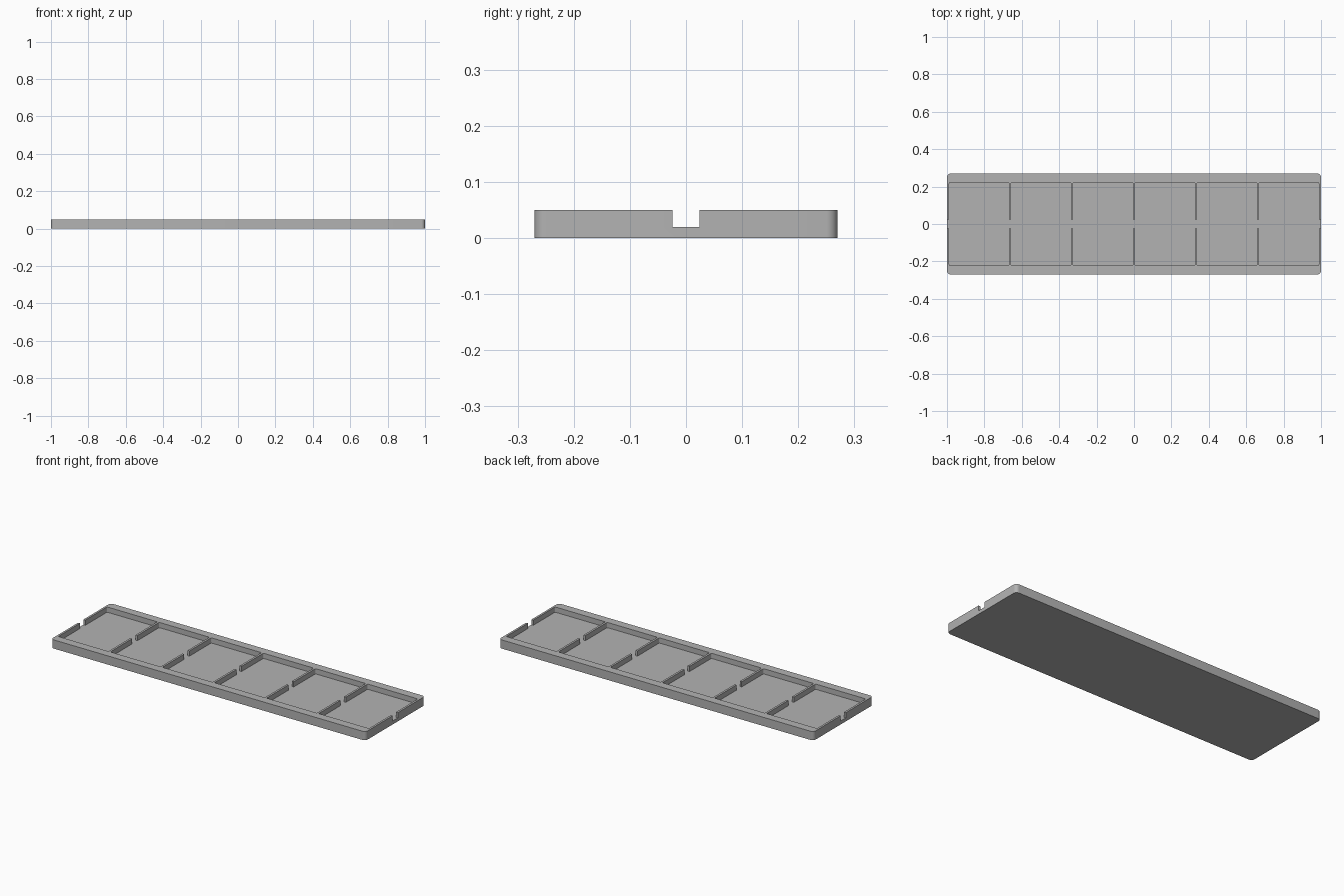
import bpy, bmesh, math

if "Cube" in bpy.data.objects:
    bpy.data.objects.remove(bpy.data.objects["Cube"], do_unlink=True)

# Tray dimensions
HALF_X, HALF_Y, HEIGHT = 1.0, 0.27, 0.05
FLOOR, WALL, POCKET_Y, NOTCH = 0.02, 0.012, 0.222, 0.024
POCKETS = 6

grey = bpy.data.materials.new("plain grey")
grey.use_nodes = True
colour = (0.45, 0.45, 0.45, 1)
grey.diffuse_color = colour
grey.node_tree.nodes["Principled BSDF"].inputs["Base Color"].default_value = colour


def corner(cx, cy, radius, start, sweep, steps):
    """Points of a rounded corner around a centre, angles in degrees."""
    angles = [math.radians(start + sweep * i / steps) for i in range(steps + 1)]
    return [(cx + radius * math.cos(a), cy + radius * math.sin(a)) for a in angles]


def prism(name, outline, z0, z1):
    """Extrude a flat outline between two heights."""
    bm = bmesh.new()
    face = bm.faces.new([bm.verts.new((x, y, z0)) for x, y in outline])
    top = bmesh.ops.extrude_face_region(bm, geom=[face])["geom"]
    verts = [v for v in top if isinstance(v, bmesh.types.BMVert)]
    bmesh.ops.translate(bm, verts=verts, vec=(0, 0, z1 - z0))
    bmesh.ops.recalc_face_normals(bm, faces=bm.faces)
    mesh = bpy.data.meshes.new(name)
    bm.to_mesh(mesh)
    bm.free()
    mesh.materials.append(grey)
    obj = bpy.data.objects.new(name, mesh)
    bpy.context.collection.objects.link(obj)
    return obj


# Rounded tray block
r = 0.02
block = []
for i, (sx, sy) in enumerate([(1, 1), (-1, 1), (-1, -1), (1, -1)]):
    block += corner(sx * (HALF_X - r), sy * (HALF_Y - r), r, 90 * i, 90, 8)
tray = prism("divided_tray", block, 0, HEIGHT)

# Cutter: one central channel with a row of pockets opening off each side
pitch = (2 * HALF_X - WALL) / POCKETS
pr = 0.006
half = [(-1.1, NOTCH)]
for i in range(POCKETS):
    x0 = -HALF_X + WALL + i * pitch
    x1 = x0 + pitch - WALL
    half.append((x0, NOTCH))
    half += corner(x0 + pr, POCKET_Y - pr, pr, 180, -90, 4)
    half += corner(x1 - pr, POCKET_Y - pr, pr, 90, -90, 4)
    half.append((x1, NOTCH))
half.append((1.1, NOTCH))
cutter = prism("pocket_cutter", half + [(-x, -y) for x, y in half], FLOOR, 0.1)
cutter.hide_render = True

# Carve the pockets, then drop the cutter
cut = tray.modifiers.new("pockets", "BOOLEAN")
cut.operation = "DIFFERENCE"
cut.solver = "EXACT"
cut.object = cutter
bpy.ops.object.select_all(action="DESELECT")
bpy.context.view_layer.objects.active = tray
tray.select_set(True)
bpy.ops.object.modifier_apply(modifier=cut.name)
bpy.data.objects.remove(cutter, do_unlink=True)
bpy.ops.object.shade_smooth_by_angle(angle=math.radians(30))
